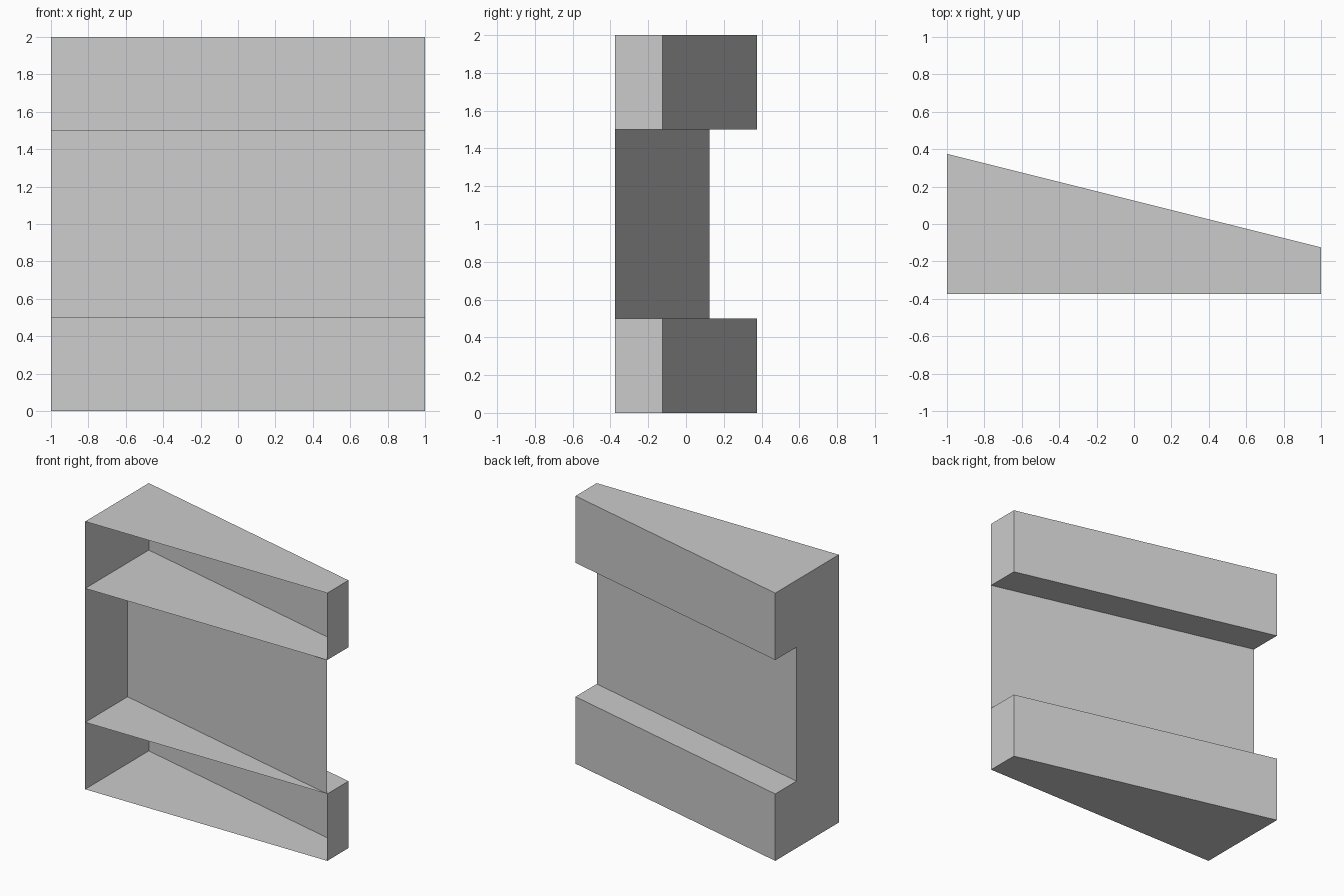
import bpy, bmesh

if "Cube" in bpy.data.objects:
    bpy.data.objects.remove(bpy.data.objects["Cube"])

FRONT = -0.375


def compartment(name, profile, z0, z1, caps):
    """Open-fronted sheet: walls along a clockwise profile, optional floor and lid."""
    bm = bmesh.new()
    low = [bm.verts.new((x, y, z0)) for x, y in profile]
    high = [bm.verts.new((x, y, z1)) for x, y in profile]
    for i in range(len(profile) - 1):
        bm.faces.new((low[i], high[i], high[i + 1], low[i + 1]))
    if caps:
        bm.faces.new(low)
        bm.faces.new(high[::-1])
    mesh = bpy.data.meshes.new(name)
    bm.to_mesh(mesh)
    bm.free()
    obj = bpy.data.objects.new(name, mesh)
    bpy.context.collection.objects.link(obj)
    return obj


# Deep wedge boxes at the bottom and top, open at the front
wedge = [(-1, FRONT), (-1, 0.375), (1, -0.125), (1, FRONT)]
for name, z in (("lower_box", 0.0), ("upper_box", 1.5)):
    compartment(name, wedge, z, z + 0.5, True)

# Recessed middle: end wall and slanted back panel, closed by the boxes' faces
recess = [(-1, FRONT), (-1, 0.125), (1, FRONT)]
compartment("middle_recess", recess, 0.5, 1.5, False)
